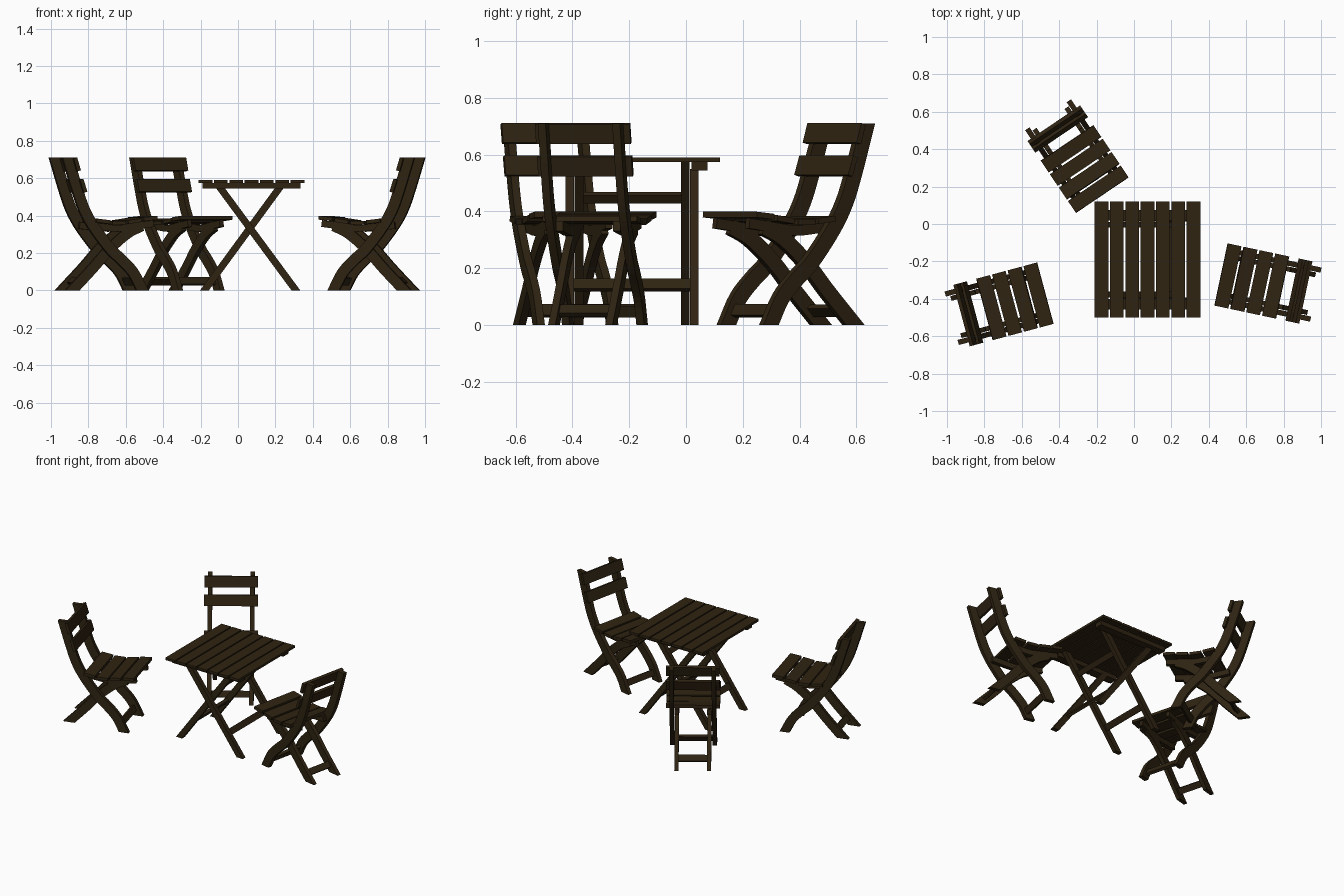
import bpy, bmesh, math
from mathutils import Vector, Matrix

if "Cube" in bpy.data.objects:
    bpy.data.objects.remove(bpy.data.objects["Cube"])

wood = bpy.data.materials.new("dark brown wood")
wood.diffuse_color = (0.028, 0.017, 0.006, 1)
wood.use_nodes = True
wood.node_tree.nodes["Principled BSDF"].inputs["Base Color"].default_value = wood.diffuse_color


def finish(bm, name, matrix):
    bmesh.ops.recalc_face_normals(bm, faces=bm.faces)
    me = bpy.data.meshes.new(name)
    bm.to_mesh(me)
    bm.free()
    me.materials.append(wood)
    ob = bpy.data.objects.new(name, me)
    ob.matrix_world = matrix
    bpy.context.collection.objects.link(ob)
    return ob


def box(name, matrix, center, size, tilt=0.0):
    """Block with a tilt about the local y axis."""
    bm = bmesh.new()
    m = Matrix.Translation(center) @ Matrix.Rotation(tilt, 4, 'Y') @ Matrix.Diagonal((*size, 1))
    bmesh.ops.create_cube(bm, size=1, matrix=m)
    return finish(bm, name, matrix)


def smooth_path(pts, steps=4):
    """Catmull-Rom samples through the points."""
    p = [Vector(q) for q in pts]
    p = [2 * p[0] - p[1]] + p + [2 * p[-1] - p[-2]]
    out = []
    for i in range(1, len(p) - 2):
        a, b, c, d = p[i - 1:i + 3]
        for k in range(steps):
            t = k / steps
            out.append(0.5 * (2 * b + (c - a) * t + (2 * a - 5 * b + 4 * c - d) * t * t
                              + (3 * b - a - 3 * c + d) * t ** 3))
    return out + [p[-2]]


def plank(name, matrix, pts, width, y0, y1, level=(False, False)):
    """Curved board in the local xz plane; level ends are cut horizontally."""
    path = smooth_path(pts) if len(pts) > 2 else [Vector(q) for q in pts]
    bm = bmesh.new()
    rings = []
    n = len(path)
    for i, q in enumerate(path):
        t = (path[min(i + 1, n - 1)] - path[max(i - 1, 0)]).normalized()
        o = Vector((t.y, -t.x)) * width / 2
        if (i == 0 and level[0]) or (i == n - 1 and level[1]):
            o = Vector((width / 2 / t.y, 0))
        a, b = q + o, q - o
        rings.append([bm.verts.new((c.x, y, c.y)) for c, y in ((a, y0), (a, y1), (b, y1), (b, y0))])
    for r, s in zip(rings, rings[1:]):
        for k in range(4):
            bm.faces.new((r[k], r[(k + 1) % 4], s[(k + 1) % 4], s[k]))
    bm.faces.new(rings[0])
    bm.faces.new(rings[-1][::-1])
    return finish(bm, name, matrix)


# Profiles of the chair, x running from seat front to back
POST = [(.075, 0), (.125, .095), (.19, .165), (.25, .22), (.34, .335), (.395, .43),
        (.435, .54), (.487, .71)]
REAR_LEG = [(.07, .345), (.15, .305), (.25, .22), (.34, .12), (.455, 0)]
RAIL = [(.005, .358), (.10, .345), (.20, .332), (.29, .34), (.36, .348)]
SEAT = [(.037, .385, .10), (.124, .371, .15), (.211, .362, .0), (.298, .370, -.12)]


def chair(tag, x, y, angle):
    m = Matrix.Translation((x, y, 0)) @ Matrix.Rotation(math.radians(angle), 4, 'Z')
    for s in (-1, 1):
        # back post running down to the front foot, rear leg, seat rail
        plank(f"{tag}_post_and_front_leg", m, POST, .058, s * .120, s * .148, (True, True))
        plank(f"{tag}_rear_leg", m, REAR_LEG, .056, s * .090, s * .116, (False, True))
        plank(f"{tag}_seat_rail", m, RAIL, .036, s * .090, s * .116)
    # seat slats
    for sx, sz, tilt in SEAT:
        box(f"{tag}_seat_slat", m, (sx, 0, sz), (.075, .34, .02), tilt)
    # back slats
    box(f"{tag}_top_back_slat", m, (.443, 0, .674), (.02, .34, .072), .29)
    box(f"{tag}_lower_back_slat", m, (.408, 0, .56), (.02, .34, .072), .31)
    # stretchers between the feet
    box(f"{tag}_front_stretcher", m, (.102, 0, .05), (.02, .25, .042), .45)
    box(f"{tag}_rear_stretcher", m, (.41, 0, .05), (.02, .19, .042), -.75)


chair("back_chair", -.17, .155, 124)
chair("left_chair", -.475, -.37, 195)
chair("right_chair", .466, -.27, -12)

# Table: slatted top
table = Matrix.Translation((.072, -.19, 0))
for i in range(7):
    box("table_slat", table, ((i - 3) * .082, 0, .582), (.073, .62, .016))
for s in (-1, 1):
    # battens and crossed legs
    box("table_batten", table, (0, s * .238, .56), (.525, .056, .032))
    plank("table_outer_leg", table, [(.238, 0), (-.168, .55)], .038, s * .204, s * .234, (True, True))
    plank("table_inner_leg", table, [(-.252, 0), (.168, .574)], .038, s * .172, s * .202, (True, True))
# stretchers
box("table_outer_stretcher", table, (.135, 0, .14), (.02, .44, .042), -.63)
box("table_inner_stretcher", table, (-.15, 0, .14), (.02, .37, .042), .63)
box("table_upper_stretcher", table, (.077, 0, .448), (.02, .37, .036), .63)
